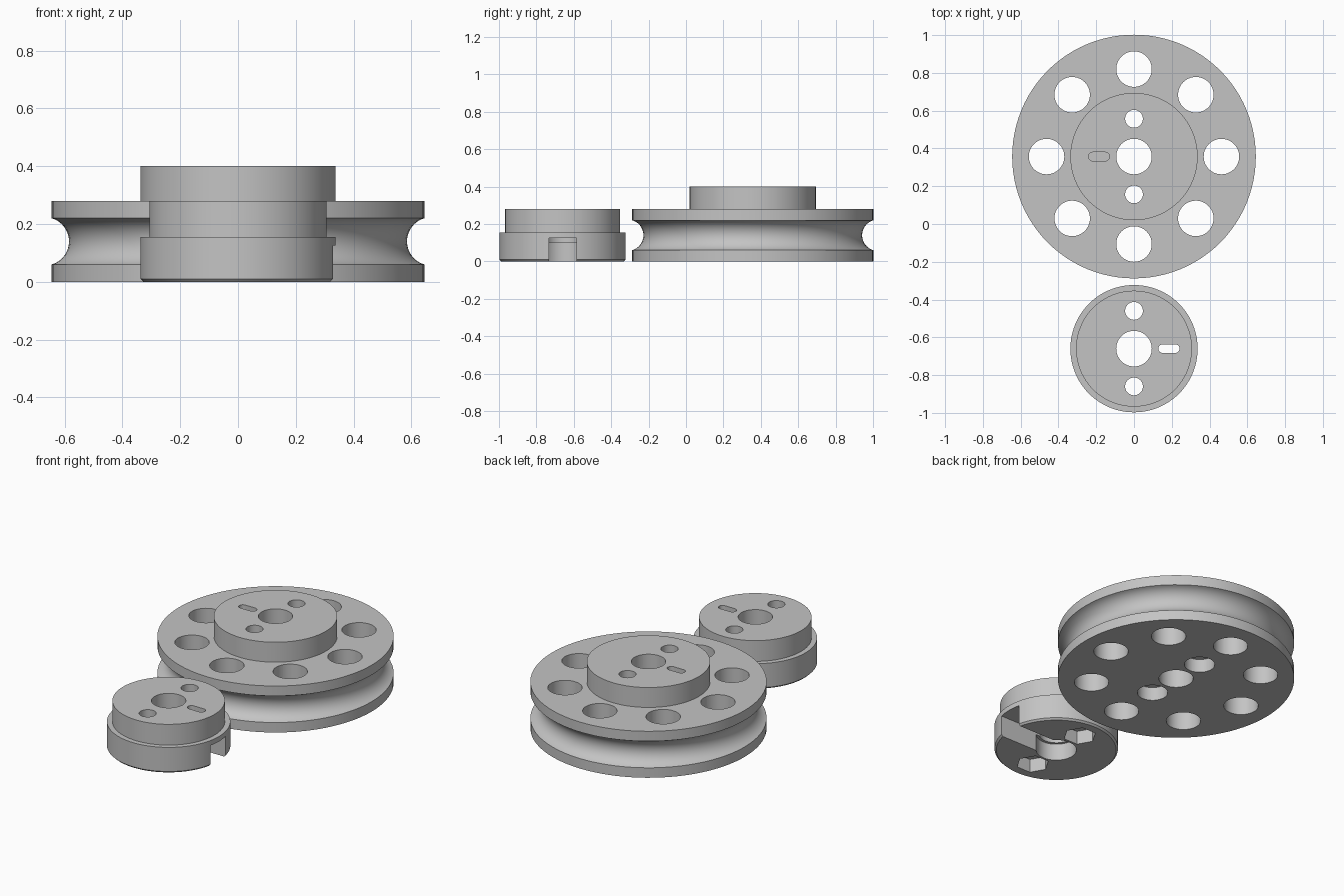
import bpy
import bmesh
from math import pi, cos, sin, asin
from mathutils import Matrix

if "Cube" in bpy.data.objects:
    bpy.data.objects.remove(bpy.data.objects["Cube"])

grey = bpy.data.materials.new("plain grey")
grey.use_nodes = True
colour = (0.55, 0.55, 0.55, 1)
grey.diffuse_color = colour
grey.node_tree.nodes["Principled BSDF"].inputs["Base Color"].default_value = colour

SEGMENTS = 96


def make_object(name, bm, location):
    bmesh.ops.recalc_face_normals(bm, faces=bm.faces)
    mesh = bpy.data.meshes.new(name)
    bm.to_mesh(mesh)
    bm.free()
    mesh.materials.append(grey)
    obj = bpy.data.objects.new(name, mesh)
    obj.location = location
    bpy.context.collection.objects.link(obj)
    return obj


def lathe(name, profile, location):
    """Closed solid of revolution from (radius, height) points, bottom to top."""
    bm = bmesh.new()
    rings = []
    for r, z in profile:
        ring = bmesh.ops.create_circle(bm, segments=SEGMENTS, radius=r,
                                       matrix=Matrix.Translation((0, 0, z)))
        rings.append(ring["verts"])
    for low, high in zip(rings, rings[1:]):
        for i in range(SEGMENTS):
            j = (i + 1) % SEGMENTS
            bm.faces.new((low[i], low[j], high[j], high[i]))
    bm.faces.new(rings[0])
    bm.faces.new(rings[-1])
    return make_object(name, bm, location)


def cylinder(x, y, r, z0, z1, sides=48):
    bm = bmesh.new()
    bmesh.ops.create_cone(bm, cap_ends=True, segments=sides, radius1=r, radius2=r,
                          depth=z1 - z0, matrix=Matrix.Translation((x, y, (z0 + z1) / 2)))
    return bm


def box(x0, x1, half_width, z0, z1):
    bm = bmesh.new()
    place = Matrix.Translation(((x0 + x1) / 2, 0, (z0 + z1) / 2))
    size = Matrix.Diagonal((x1 - x0, 2 * half_width, z1 - z0, 1))
    bmesh.ops.create_cube(bm, size=1, matrix=place @ size)
    return bm


def slot(x, z0, z1, half_length=0.056, r=0.023):
    """Vertical prism with rounded ends, long along x."""
    bm = bmesh.new()
    outline = []
    for side, start in ((1, -pi / 2), (-1, pi / 2)):
        for i in range(13):
            a = start + pi * i / 12
            outline.append((x + side * (half_length - r) + r * cos(a), r * sin(a)))
    base = bm.faces.new([bm.verts.new((px, py, z0)) for px, py in outline])
    top = bmesh.ops.extrude_face_region(bm, geom=[base])["geom"]
    verts = [v for v in top if isinstance(v, bmesh.types.BMVert)]
    bmesh.ops.translate(bm, verts=verts, vec=(0, 0, z1 - z0))
    return bm


def cut(target, bm):
    cutter = make_object("cutter", bm, target.location)
    cutter.hide_render = True
    mod = target.modifiers.new("cut", "BOOLEAN")
    mod.operation = "DIFFERENCE"
    mod.solver = "EXACT"
    mod.object = cutter
    bpy.context.view_layer.update()
    graph = bpy.context.evaluated_depsgraph_get()
    mesh = bpy.data.meshes.new_from_object(target.evaluated_get(graph))
    target.modifiers.clear()
    target.data = mesh
    bpy.data.objects.remove(cutter)


def smooth(obj):
    bpy.ops.object.select_all(action="DESELECT")
    obj.select_set(True)
    bpy.context.view_layer.objects.active = obj
    bpy.ops.object.shade_smooth_by_angle(angle=pi / 6)


# Grooved wheel with raised hub
R, HUB = 0.645, 0.337
TOP = 0.28
groove_r, groove_x, groove_z = 0.0833, 0.668, 0.14
half = asin(0.08 / groove_r)
arc = []
for i in range(21):
    a = -half + 2 * half * i / 20
    arc.append((groove_x - groove_r * cos(a), groove_z + groove_r * sin(a)))
profile = [(R, 0), (R, 0.06)] + arc + [(R, 0.22), (R, TOP), (HUB, TOP), (HUB, 0.4)]
# The arc already ends on the rim, so drop the doubled points
profile = [profile[0]] + arc + profile[-3:]
wheel = lathe("pulley_wheel", profile, (0, 0.357, 0))

# Wheel bore, ring of lightening holes, screw holes and blind slot
cut(wheel, cylinder(0, 0, 0.094, -0.1, 0.5))
for i in range(8):
    a = i * pi / 4
    cut(wheel, cylinder(0.463 * cos(a), 0.463 * sin(a), 0.094, -0.1, 0.5))
for y in (-0.2, 0.2):
    cut(wheel, cylinder(0, y, 0.047, -0.1, 0.5))
    cut(wheel, cylinder(0, y, 0.083, -0.1, 0.08))
cut(wheel, slot(-0.185, 0.28, 0.5))

# Separate stepped collar with a small bottom chamfer
collar = lathe("stepped_collar",
               [(0.327, 0), (HUB, 0.01), (HUB, 0.155), (0.307, 0.155), (0.307, TOP)],
               (0, -0.66, 0))
cut(collar, cylinder(0, 0, 0.094, -0.1, 0.5))
cut(collar, cylinder(0, 0, 0.11, -0.1, 0.1))

# Screw holes with hexagonal nut pockets underneath
for y in (-0.2, 0.2):
    cut(collar, cylinder(0, y, 0.047, -0.1, 0.5))
    pocket = cylinder(0, y, 0.09, -0.1, 0.08, sides=6)
    bmesh.ops.rotate(pocket, verts=pocket.verts, cent=(0, y, 0),
                     matrix=Matrix.Rotation(pi / 2, 3, "Z"))
    cut(collar, pocket)

# Radial channel to the rim and the slot above it
cut(collar, box(0, 0.5, 0.0735, -0.1, 0.125))
cut(collar, slot(0.185, -0.1, 0.5))

for obj in (wheel, collar):
    smooth(obj)
